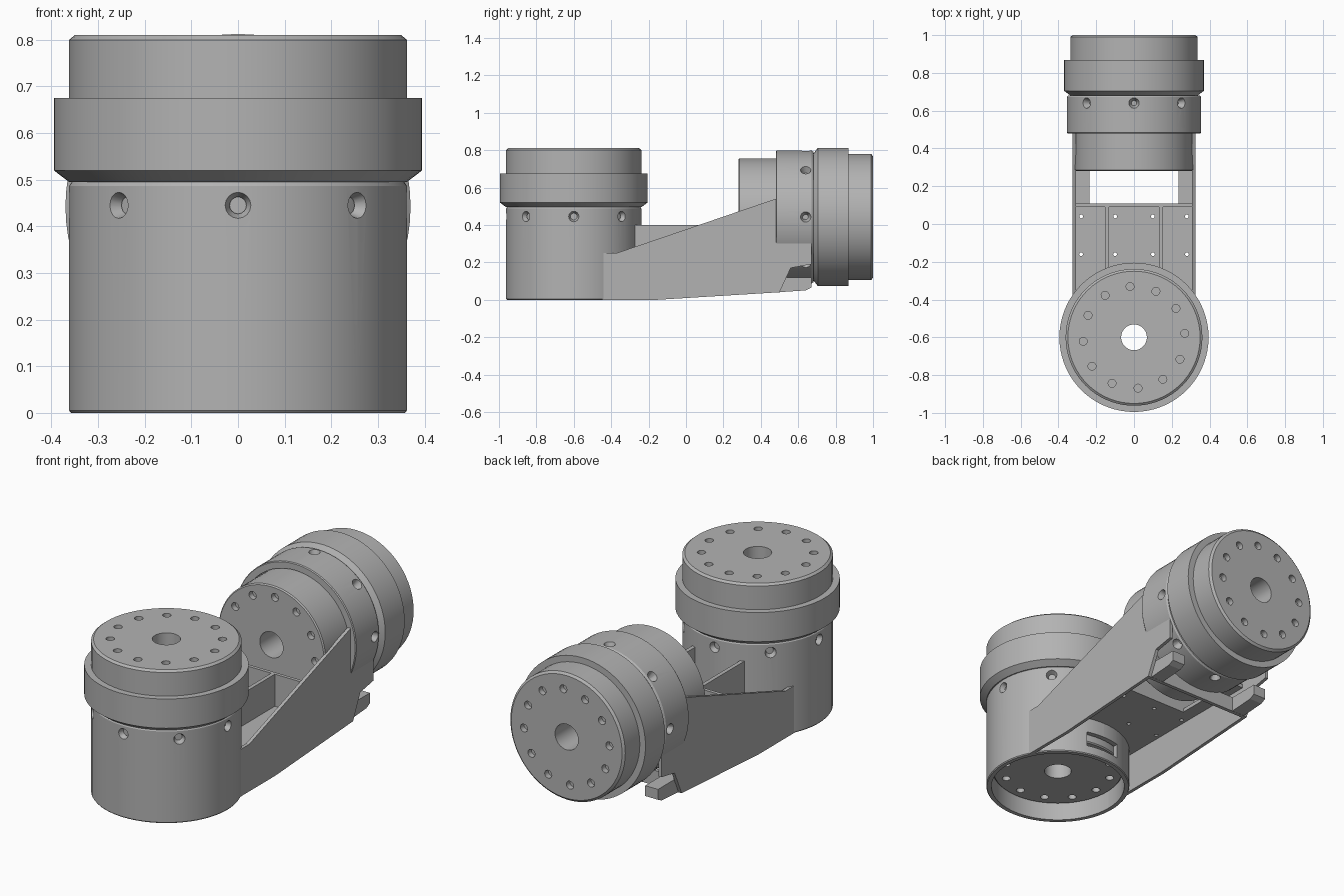
import bpy, bmesh, math
from mathutils import Matrix, Vector

if "Cube" in bpy.data.objects:
    bpy.data.objects.remove(bpy.data.objects["Cube"])

grey = bpy.data.materials.new("grey metal")
grey.use_nodes = True
COLOR = (0.45, 0.45, 0.45, 1)
grey.diffuse_color = COLOR
grey.node_tree.nodes["Principled BSDF"].inputs["Base Color"].default_value = COLOR


def finish(name, bm, matrix=Matrix()):
    bmesh.ops.recalc_face_normals(bm, faces=bm.faces)
    bm.transform(matrix)
    mesh = bpy.data.meshes.new(name)
    bm.to_mesh(mesh)
    bm.free()
    mesh.materials.append(grey)
    obj = bpy.data.objects.new(name, mesh)
    bpy.context.collection.objects.link(obj)
    return obj


def lathe(name, profile, matrix, steps=72):
    """Closed (radius, height) profile turned around z."""
    bm = bmesh.new()
    rings = []
    for i in range(steps):
        a = 2 * math.pi * i / steps
        rings.append([bm.verts.new((r * math.cos(a), r * math.sin(a), h)) for r, h in profile])
    for i, ring in enumerate(rings):
        nxt = rings[(i + 1) % steps]
        for j in range(len(profile)):
            k = (j + 1) % len(profile)
            bm.faces.new((ring[j], nxt[j], nxt[k], ring[k]))
    return finish(name, bm, matrix)


def box(name, low, high):
    low, high = Vector(low), Vector(high)
    bm = bmesh.new()
    bmesh.ops.create_cube(bm, size=1)
    return finish(name, bm, Matrix.Translation((low + high) / 2) @ Matrix.Diagonal((*(high - low), 1)))


def cones(places, r1, r2, depth, matrix=Matrix()):
    """One cutter made of many cylinders or cones."""
    bm = bmesh.new()
    for place in places:
        bmesh.ops.create_cone(bm, cap_ends=True, segments=16, radius1=r1, radius2=r2,
                              depth=depth, matrix=place)
    return finish("cutter", bm, matrix)


def cut(obj, cutter):
    mod = obj.modifiers.new("cut", "BOOLEAN")
    mod.object, mod.solver = cutter, "EXACT"
    bpy.context.view_layer.update()
    graph = bpy.context.evaluated_depsgraph_get()
    mesh = bpy.data.meshes.new_from_object(obj.evaluated_get(graph))
    obj.modifiers.clear()
    obj.data = mesh
    bpy.data.objects.remove(cutter)


def smooth(obj):
    bpy.ops.object.select_all(action="DESELECT")
    obj.select_set(True)
    bpy.context.view_layer.objects.active = obj
    bpy.ops.object.shade_smooth_by_angle(angle=math.radians(25))


def hole_ring(radius, height):
    return [Matrix.Rotation(math.radians(30 * i + 4.5), 4, "Z")
            @ Matrix.Translation((radius, 0, height)) for i in range(12)]


def joint(name, matrix, body, flange, cap, bore, z, housing):
    """Motor with stepped flange and cap, in a ring housing with eight screw recesses."""
    bottom, seat, top_flange, top = z
    motor = lathe(name + "_motor", [
        (bore, bottom), (body - 0.006, bottom), (body, bottom + 0.006), (body, seat),
        (cap, seat), (flange, seat + 0.025), (flange, top_flange), (cap, top_flange),
        (cap, top - 0.01), (cap - 0.012, top), (bore, top)], matrix)
    cut(motor, cones(hole_ring(cap * 0.745, top) + hole_ring(body * 0.82, bottom),
                     0.021, 0.021, 0.06, matrix))
    smooth(motor)

    outer, inner, start, screw = housing
    shell = lathe(name + "_housing", [
        (inner, start), (outer - 0.004, start), (outer, start + 0.005),
        (outer, seat - 0.008), (outer - 0.006, seat + 0.001), (inner, seat + 0.001)], matrix)
    places = [Matrix.Rotation(math.radians(45 * i), 4, "Z")
              @ Matrix.Translation((outer - 0.012, 0, screw))
              @ Matrix.Rotation(math.radians(90), 4, "Y") for i in range(8)]
    cut(shell, cones(places, 0.014, 0.033, 0.05, matrix))
    return shell


# Upright joint at the front, with a cable slot low in its rear wall
upright = joint("upright", Matrix.Translation((0, -0.6, 0)), 0.33, 0.395, 0.362, 0.068,
                (0.09, 0.495, 0.675, 0.81), (0.362, 0.336, 0, 0.445))
cut(upright, box("cutter", (-0.1, -0.35, 0.05), (0.1, -0.2, 0.13)))
smooth(upright)

# Lying joint at the back, axis along y
lying = joint("lying", Matrix.Translation((0, 0, 0.4425)) @ Matrix.Rotation(math.radians(-90), 4, "X"),
              0.314, 0.37, 0.337, 0.068, (0.28, 0.68, 0.868, 1.0), (0.355, 0.318, 0.48, 0.64))
smooth(lying)

# Arm side plates, tapering up to the lying joint
SIDE = [(-0.45, 0), (-0.15, 0), (0.5, 0.04), (0.56, 0.17), (0.67, 0.19), (0.67, 0.3),
        (0.6, 0.54), (0.48, 0.54), (-0.37, 0.25), (-0.45, 0.25)]
TONGUE = [(0.49, 0.04), (0.64, 0.05), (0.67, 0.065), (0.67, 0.12), (0.49, 0.12)]


def plate(name, outline, x, width):
    bm = bmesh.new()
    face = bm.faces.new([bm.verts.new((x, y, z)) for y, z in outline])
    new = bmesh.ops.extrude_face_region(bm, geom=[face])["geom"]
    bmesh.ops.translate(bm, vec=(width, 0, 0),
                        verts=[v for v in new if isinstance(v, bmesh.types.BMVert)])
    return finish(name, bm)


for label, s in (("left", 1), ("right", -1)):
    plate(label + "_side_plate", SIDE, s * 0.307, s * 0.018)
    plate(label + "_tongue", TONGUE, s * 0.23, s * 0.075)
    x0, x1 = sorted((s * 0.132, s * 0.153))
    box(label + "_rib", (x0, -0.32, 0.22), (x1, 0.1, 0.4))
    x0, x1 = sorted((s * 0.235, s * 0.31))
    box(label + "_floor_rail", (x0, 0.1, 0.21), (x1, 0.49, 0.23))

# Floor with screw holes, and cross walls
floor = box("arm_floor", (-0.31, -0.42, 0.21), (0.31, 0.1, 0.23))
cut(floor, cones([Matrix.Translation((x, y, 0.22)) for x in (-0.28, -0.1, 0.1, 0.28)
                  for y in (-0.16, 0.04)], 0.01, 0.01, 0.1))
box("cross_wall", (-0.31, 0.09, 0.21), (0.31, 0.108, 0.4))
box("end_beam", (-0.31, 0.482, 0.04), (0.31, 0.502, 0.12))
